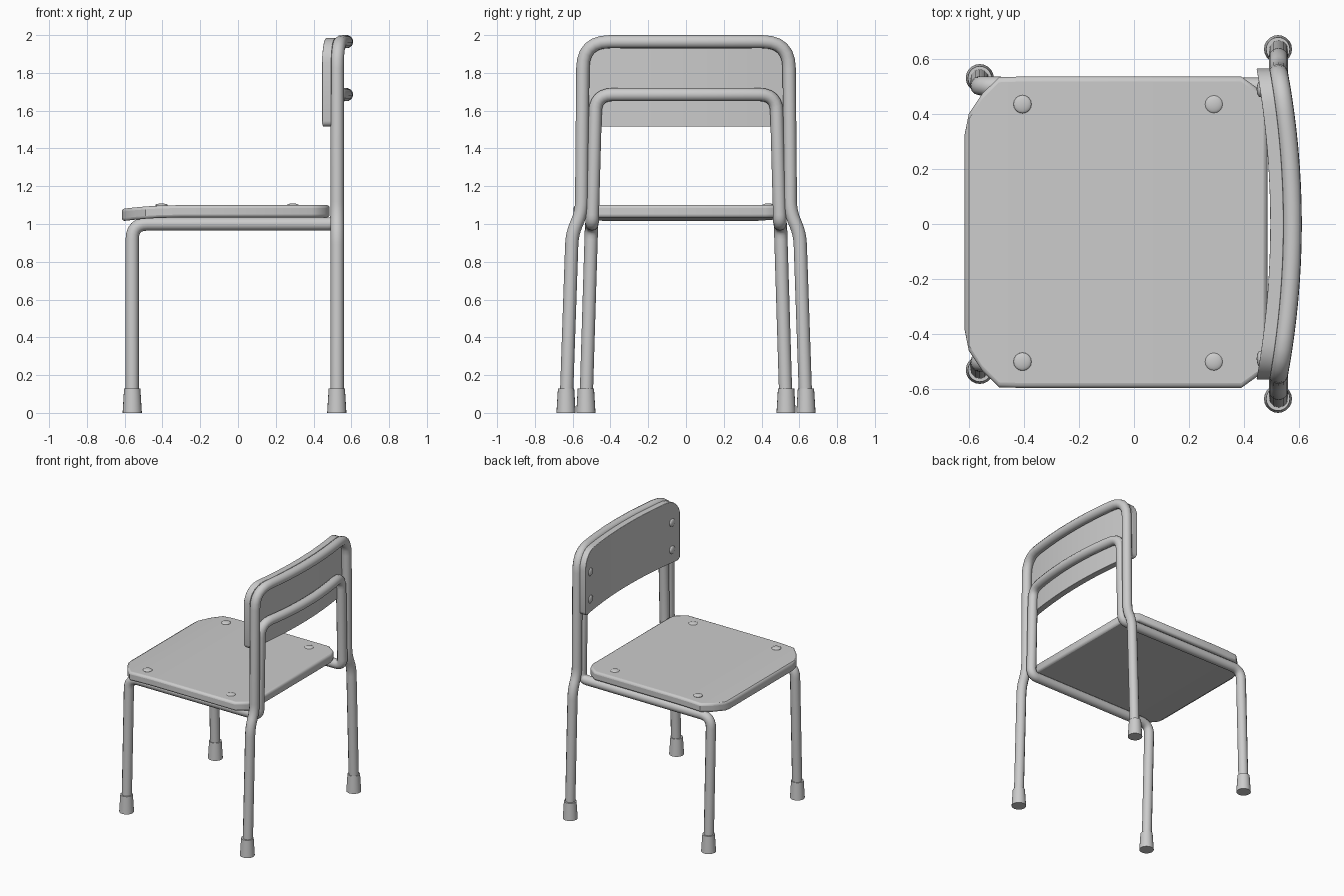
import bpy
import bmesh
from math import sin, pi, sqrt
from mathutils import Vector

if "Cube" in bpy.data.objects:
    bpy.data.objects.remove(bpy.data.objects["Cube"], do_unlink=True)

GREY = bpy.data.materials.new("light_grey")
GREY.use_nodes = True
GREY.diffuse_color = (0.6, 0.6, 0.6, 1)
GREY.node_tree.nodes["Principled BSDF"].inputs["Base Color"].default_value = (0.6, 0.6, 0.6, 1)

TUBE = 0.035
BOW = 0.05


def finish(obj, name):
    """Name, colour and smooth the active object."""
    obj.name = name
    obj.data.materials.clear()
    obj.data.materials.append(GREY)
    bpy.ops.object.select_all(action='DESELECT')
    obj.select_set(True)
    bpy.context.view_layer.objects.active = obj
    bpy.ops.object.shade_smooth_by_angle(angle=0.7)


def fillet(corners, steps=6):
    """Round each inner corner (point, cut length) of a path."""
    pts = [Vector(corners[0][0])]
    for i in range(1, len(corners) - 1):
        p, cut = Vector(corners[i][0]), corners[i][1]
        a = p + (Vector(corners[i - 1][0]) - p).normalized() * cut
        b = p + (Vector(corners[i + 1][0]) - p).normalized() * cut
        for k in range(steps + 1):
            t = k / steps
            pts.append(a * (1 - t) ** 2 + p * 2 * t * (1 - t) + b * t * t)
    pts.append(Vector(corners[-1][0]))
    return pts


def tube(name, half, half_width, top):
    """Mirror half a path across y, join it with a bowed crossbar, sweep it."""
    left = fillet(half + [((half[-1][0][0], 0, top), 0)])[:-1]
    edge = left[-1].y
    bar = [Vector((left[-1].x, edge * (1 - k / 6), top)) for k in range(1, 12)]
    right = [Vector((p.x, -p.y, p.z)) for p in reversed(left)]
    path = left + bar + right
    for p in path:
        if p.z > 1.3:
            p.x += BOW * max(0, 1 - (p.y / half_width) ** 2)
    curve = bpy.data.curves.new(name, 'CURVE')
    curve.dimensions = '3D'
    curve.bevel_depth = TUBE
    curve.bevel_resolution = 4
    curve.use_fill_caps = True
    spline = curve.splines.new('POLY')
    spline.points.add(len(path) - 1)
    for sp, p in zip(spline.points, path):
        sp.co = (*p, 1)
    obj = bpy.data.objects.new(name, curve)
    bpy.context.collection.objects.link(obj)
    bpy.ops.object.select_all(action='DESELECT')
    obj.select_set(True)
    bpy.context.view_layer.objects.active = obj
    bpy.ops.object.convert(target='MESH')
    finish(bpy.context.object, name)


def slab(name, rings, bevel):
    """Loft four-point rings into a board with rounded rims."""
    bm = bmesh.new()
    loops = [[bm.verts.new(p) for p in ring] for ring in rings]
    for a, b in zip(loops, loops[1:]):
        for i in range(4):
            j = (i + 1) % 4
            bm.faces.new((a[i], a[j], b[j], b[i]))
    bm.faces.new(loops[0])
    bm.faces.new(loops[-1])
    bmesh.ops.recalc_face_normals(bm, faces=bm.faces)
    mesh = bpy.data.meshes.new(name)
    bm.to_mesh(mesh)
    bm.free()
    obj = bpy.data.objects.new(name, mesh)
    bpy.context.collection.objects.link(obj)
    finish(obj, name)
    mod = obj.modifiers.new("rounded_rim", 'BEVEL')
    mod.width = bevel
    mod.segments = 3
    mod.limit_method = 'ANGLE'
    mod.angle_limit = 1.05
    # keep the rim rounding ahead of the smoothing
    obj.modifiers.move(len(obj.modifiers) - 1, 0)


def bolt(name, place, scale):
    bpy.ops.mesh.primitive_uv_sphere_add(segments=16, ring_count=8, location=place)
    bpy.context.object.scale = scale
    finish(bpy.context.object, name)


# Rear legs and outer back hoop
tube("rear_frame", [((0.525, 0.635, 0.02), 0), ((0.525, 0.603, 0.95), 0.06),
                    ((0.525, 0.553, 1.06), 0.06), ((0.525, 0.545, 1.965), 0.14)],
     0.545, 1.965)

# Front legs, seat rails and inner back hoop
tube("front_frame", [((-0.56, 0.53, 0.02), 0), ((-0.56, 0.5, 1.0), 0.08),
                     ((0.525, 0.497, 1.0), 0.05), ((0.525, 0.478, 1.685), 0.09)],
     0.478, 1.685)

# Rubber feet
for label, x, y in (("front", -0.56, 0.53), ("rear", 0.523, 0.635)):
    for side in (1, -1):
        bpy.ops.mesh.primitive_cone_add(vertices=20, radius1=0.051, radius2=0.043,
                                        depth=0.13, location=(x, side * y, 0.065))
        finish(bpy.context.object, label + ("_left" if side > 0 else "_right") + "_foot")

# Seat board, drooping at its front edge
outline = [(-0.615, 0.355), (-0.6, 0.43), (-0.55, 0.505), (-0.49, 0.563), (-0.42, 0.565),
           (-0.3, 0.565), (0.39, 0.565), (0.46, 0.515), (0.485, 0.45)]
SEAT_Y = -0.03
rings = []
for x, w in outline:
    drop = 0.02 * (max(0, -0.3 - x) / 0.315) ** 2
    rings.append([(x, SEAT_Y + s * w, z - drop)
                  for s, z in ((-1, 1.035), (1, 1.035), (1, 1.1), (-1, 1.1))])
slab("seat", rings, 0.022)

# Curved backrest board
END = 0.565


def corner(y, r):
    d = max(0, abs(y) - (END - r))
    return r - sqrt(max(0, r * r - d * d))


def front_x(y):
    return 0.445 + BOW * (1 - (y / END) ** 2)


rings = []
for k in range(29):
    y = END * sin(pi * (k / 28 - 0.5))
    lo, hi = 1.515 + corner(y, 0.03), 1.985 - corner(y, 0.13)
    x = front_x(y)
    rings.append([(x, y, lo), (x + 0.048, y, lo), (x + 0.048, y, hi), (x, y, hi)])
slab("backrest", rings, 0.014)

# Bolt heads
for y in (0.435, -0.5):
    for x in (-0.405, 0.29):
        bolt("seat_bolt", (x, y, 1.098), (0.033, 0.033, 0.011))
for y in (0.49, -0.49):
    for z in (1.615, 1.82):
        bolt("backrest_bolt", (front_x(y) + 0.002, y, z), (0.014, 0.03, 0.03))
